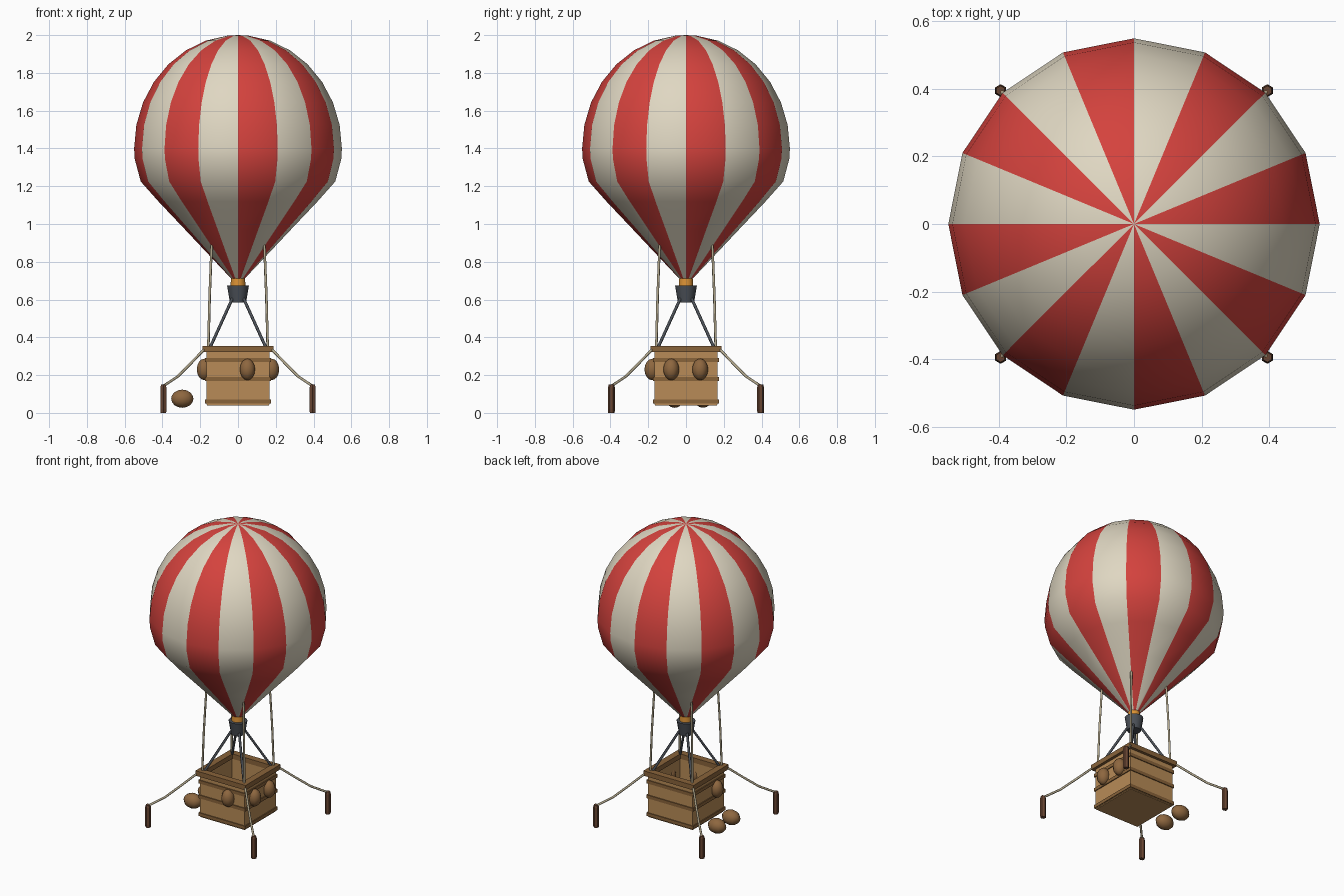
import bpy, bmesh, math
from mathutils import Vector

if "Cube" in bpy.data.objects:
    bpy.data.objects.remove(bpy.data.objects["Cube"])


def material(name, rgb):
    m = bpy.data.materials.new(name)
    m.diffuse_color = (*rgb, 1)
    m.use_nodes = True
    m.node_tree.nodes["Principled BSDF"].inputs["Base Color"].default_value = m.diffuse_color
    return m


RED = material("red fabric", (0.66, 0.055, 0.047))
CREAM = material("cream fabric", (0.74, 0.68, 0.54))
WICKER = material("tan wicker", (0.48, 0.26, 0.095))
TRIM = material("brown trim", (0.25, 0.125, 0.042))
BAG = material("sandbag brown", (0.27, 0.135, 0.05))
PEG = material("dark wood", (0.14, 0.06, 0.032))
ROPE = material("rope", (0.46, 0.4, 0.27))
METAL = material("dark metal", (0.07, 0.08, 0.095))
FLAME = material("orange", (0.72, 0.29, 0.035))


def finish(name, bm, mats, smooth=None):
    bmesh.ops.recalc_face_normals(bm, faces=bm.faces)
    me = bpy.data.meshes.new(name)
    bm.to_mesh(me)
    bm.free()
    ob = bpy.data.objects.new(name, me)
    bpy.context.collection.objects.link(ob)
    for m in mats:
        me.materials.append(m)
    if smooth:
        bpy.ops.object.select_all(action='DESELECT')
        ob.select_set(True)
        bpy.context.view_layer.objects.active = ob
        bpy.ops.object.shade_smooth_by_angle(angle=math.radians(smooth))
    return ob


def lathe(name, profile, sides, mats, smooth=None, at=(0, 0), turn=0.0):
    """Revolve (radius, z) points; faces alternate between the materials."""
    bm = bmesh.new()
    rings = []
    for r, z in profile:
        if r == 0:
            rings.append([bm.verts.new((at[0], at[1], z))] * sides)
        else:
            rings.append([bm.verts.new((at[0] + r * math.cos(turn + math.tau * i / sides),
                                        at[1] + r * math.sin(turn + math.tau * i / sides), z))
                          for i in range(sides)])
    for a, b in zip(rings, rings[1:]):
        for i in range(sides):
            j = (i + 1) % sides
            f = bm.faces.new(list(dict.fromkeys((a[i], a[j], b[j], b[i]))))
            f.material_index = i % len(mats)
    return finish(name, bm, mats, smooth)


def box(bm, lo, hi):
    vs = bmesh.ops.create_cube(bm, size=1)["verts"]
    for v in vs:
        v.co = [(lo[k] + hi[k]) / 2 + v.co[k] * (hi[k] - lo[k]) for k in range(3)]


def square_frame(name, outer, inner, z0, z1, mat):
    bm = bmesh.new()
    for s in (-1, 1):
        a, b = sorted((s * inner, s * outer))
        box(bm, (-outer, a, z0), (outer, b, z1))
        box(bm, (a, -inner, z0), (b, inner, z1))
    return finish(name, bm, [mat])


def tube(name, points, radius, mat):
    cu = bpy.data.curves.new(name, 'CURVE')
    cu.dimensions = '3D'
    cu.bevel_depth = radius
    cu.bevel_resolution = 1
    cu.use_fill_caps = True
    sp = cu.splines.new('POLY')
    sp.points.add(len(points) - 1)
    for p, co in zip(sp.points, points):
        p.co = (*co, 1)
    cu.materials.append(mat)
    ob = bpy.data.objects.new(name, cu)
    bpy.context.collection.objects.link(ob)


def sandbag(name, at, size):
    bm = bmesh.new()
    bmesh.ops.create_uvsphere(bm, u_segments=10, v_segments=8, radius=1)
    for v in bm.verts:
        v.co = Vector(at) + Vector([v.co[k] * size[k] for k in range(3)])
    finish(name, bm, [BAG], 60)


# Striped envelope
crown = [(0.55 * math.cos(t), 1.40 + 0.60 * math.sin(t))
         for t in (math.radians(a) for a in range(0, 90, 12))]
profile = [(0.035, 0.71), (0.275, 0.965), (0.42, 1.118), (0.515, 1.225), (0.547, 1.345)]
lathe("envelope", profile + crown + [(0, 2.0)], 16, [RED, CREAM], 60)

# Burner and flame
lathe("flame", [(0, 0.66), (0.04, 0.66), (0.037, 0.72), (0, 0.72)], 10, [FLAME], 40)
lathe("burner", [(0, 0.585), (0.043, 0.585), (0.058, 0.675), (0, 0.675)], 12, [METAL], 40)

# Basket: walls, floor, rim and bands
square_frame("basket_walls", 0.168, 0.148, 0.045, 0.33, WICKER)
bm = bmesh.new()
box(bm, (-0.165, -0.165, 0.04), (0.165, 0.165, 0.06))
finish("basket_floor", bm, [WICKER])
square_frame("basket_rim", 0.187, 0.142, 0.322, 0.355, TRIM)
for i, z in enumerate((0.06, 0.18, 0.28)):
    square_frame(f"basket_band_{i + 1}", 0.174, 0.16, z - 0.011, z + 0.011, TRIM)

# Struts, envelope ropes, pegs and guy ropes at the four corners
for sx in (-1, 1):
    for sy in (-1, 1):
        tag = ("right" if sx > 0 else "left") + ("_back" if sy > 0 else "_front")

        def corner(r, z):
            return (sx * r, sy * r, z)

        tube("strut_" + tag, [corner(0.03, 0.605), corner(0.146, 0.35)], 0.008, METAL)
        tube("envelope_rope_" + tag,
             [corner(0.157, 0.35), corner(0.150, 0.62), corner(0.139, 0.90)], 0.007, ROPE)
        tube("guy_rope_" + tag,
             [corner(0.18, 0.335), corner(0.25, 0.262), corner(0.32, 0.192),
              corner(0.395, 0.142)], 0.007, ROPE)
        lathe("peg_" + tag, [(0, 0), (0.017, 0), (0.019, 0.02), (0.018, 0.135),
                             (0.014, 0.15), (0, 0.15)], 6, [PEG], None,
              (sx * 0.395, sy * 0.395), math.pi / 6)

# Sandbags hung on the basket, and two fallen on the ground
hung = [(0.05, -0.178), (-0.178, -0.075), (0.178, -0.078), (0.178, 0.075)]
for i, (x, y) in enumerate(hung):
    sandbag(f"sandbag_{i + 1}", (x, y, 0.23), (0.042, 0.042, 0.057))
for i, y in enumerate((-0.06, 0.09)):
    sandbag(f"fallen_sandbag_{i + 1}", (-0.295, y, 0.075), (0.062, 0.048, 0.048))
